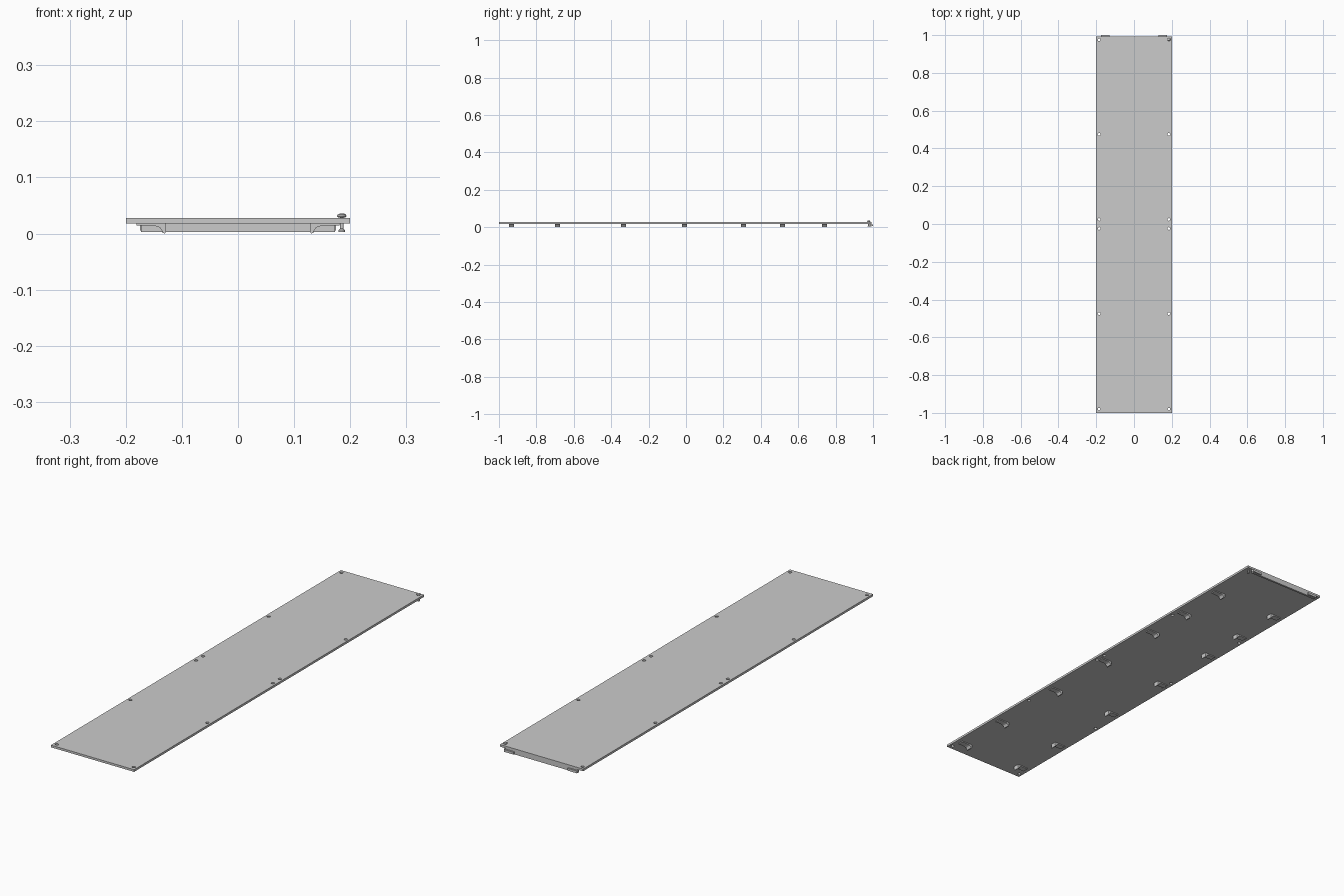
import bpy, bmesh, math

if "Cube" in bpy.data.objects:
    bpy.data.objects.remove(bpy.data.objects["Cube"])

Y_END = 0.993  # back edge of the panel
Z0, Z1 = 0.018, 0.0275


def make(name, bm):
    bmesh.ops.recalc_face_normals(bm, faces=bm.faces)
    me = bpy.data.meshes.new(name)
    bm.to_mesh(me)
    bm.free()
    ob = bpy.data.objects.new(name, me)
    bpy.context.collection.objects.link(ob)
    return ob


def box(name, x, y, z):
    bm = bmesh.new()
    bmesh.ops.create_cube(bm, size=1)
    for v in bm.verts:
        v.co = [a + (c + 0.5) * (b - a) for c, (a, b) in zip(v.co, (x, y, z))]
    return make(name, bm)


def extrude_y(name, profile, y0, y1):
    bm = bmesh.new()
    face = bm.faces.new([bm.verts.new((x, y0, z)) for x, z in profile])
    geo = bmesh.ops.extrude_face_region(bm, geom=[face])["geom"]
    bmesh.ops.translate(bm, vec=(0, y1 - y0, 0),
                        verts=[g for g in geo if isinstance(g, bmesh.types.BMVert)])
    return make(name, bm)


def lathe(name, profile, x, y, sides=20):
    bm = bmesh.new()
    vs = [bm.verts.new((r, 0, z)) for r, z in profile]
    es = [bm.edges.new(p) for p in zip(vs, vs[1:])]
    bmesh.ops.spin(bm, geom=vs + es, cent=(0, 0, 0), axis=(0, 0, 1),
                   angle=math.tau, steps=sides)
    bmesh.ops.remove_doubles(bm, verts=bm.verts, dist=1e-6)
    ob = make(name, bm)
    ob.location = (x, y, 0)
    bpy.context.view_layer.objects.active = ob
    ob.select_set(True)
    bpy.ops.object.shade_smooth_by_angle(angle=math.radians(35))
    ob.select_set(False)
    return ob


# Main panel with bolt holes along both long edges
panel = box("panel", (-0.2, 0.2), (-1, Y_END), (Z0, Z1))
bm = bmesh.new()
for sx in (-1, 1):
    for y in (0.975, 0.475, 0.024, -0.024, -0.475, -0.98):
        if sx == 1 and y == 0.975:
            continue  # this hole is filled by the bolt
        c = bmesh.ops.create_cone(bm, cap_ends=True, segments=16, radius1=0.007,
                                  radius2=0.007, depth=0.05)
        bmesh.ops.translate(bm, verts=c["verts"], vec=(sx * 0.185, y, 0.023))
cutter = make("hole_cutter", bm)
cutter.hide_render = True
cutter.hide_viewport = True
mod = panel.modifiers.new("holes", "BOOLEAN")
mod.object = cutter
mod.solver = "EXACT"

# Hooked clips under the panel, in mirrored pairs
hook = [(0.128, 0.018), (0.128, 0.004), (0.130, 0.0), (0.134, 0.001),
        (0.136, 0.006), (0.140, 0.011), (0.148, 0.0135), (0.181, 0.0145), (0.181, 0.018)]
for y in (-0.933, -0.687, -0.334, -0.008, 0.307, 0.516, 0.741):
    for sx in (-1, 1):
        extrude_y("hook_clip", [(sx * x, z) for x, z in hook], y - 0.013, y + 0.013)

# End bar beneath the back edge, with two protruding lugs
box("end_bar", (-0.173, 0.173), (0.984, Y_END), (0.003, Z0))
for sx in (-1, 1):
    box("end_lug", sorted((sx * 0.13, sx * 0.175)), (0.99, 1.0), (0.005, 0.015))

# Corner bolt: domed head, shank and flared foot
lathe("corner_bolt", [(0, 0.003), (0.006, 0.003), (0.006, 0.006), (0.003, 0.009),
                      (0.003, 0.029), (0.007, 0.029), (0.0085, 0.031),
                      (0.007, 0.034), (0.004, 0.0355), (0, 0.036)], 0.185, 0.977)
